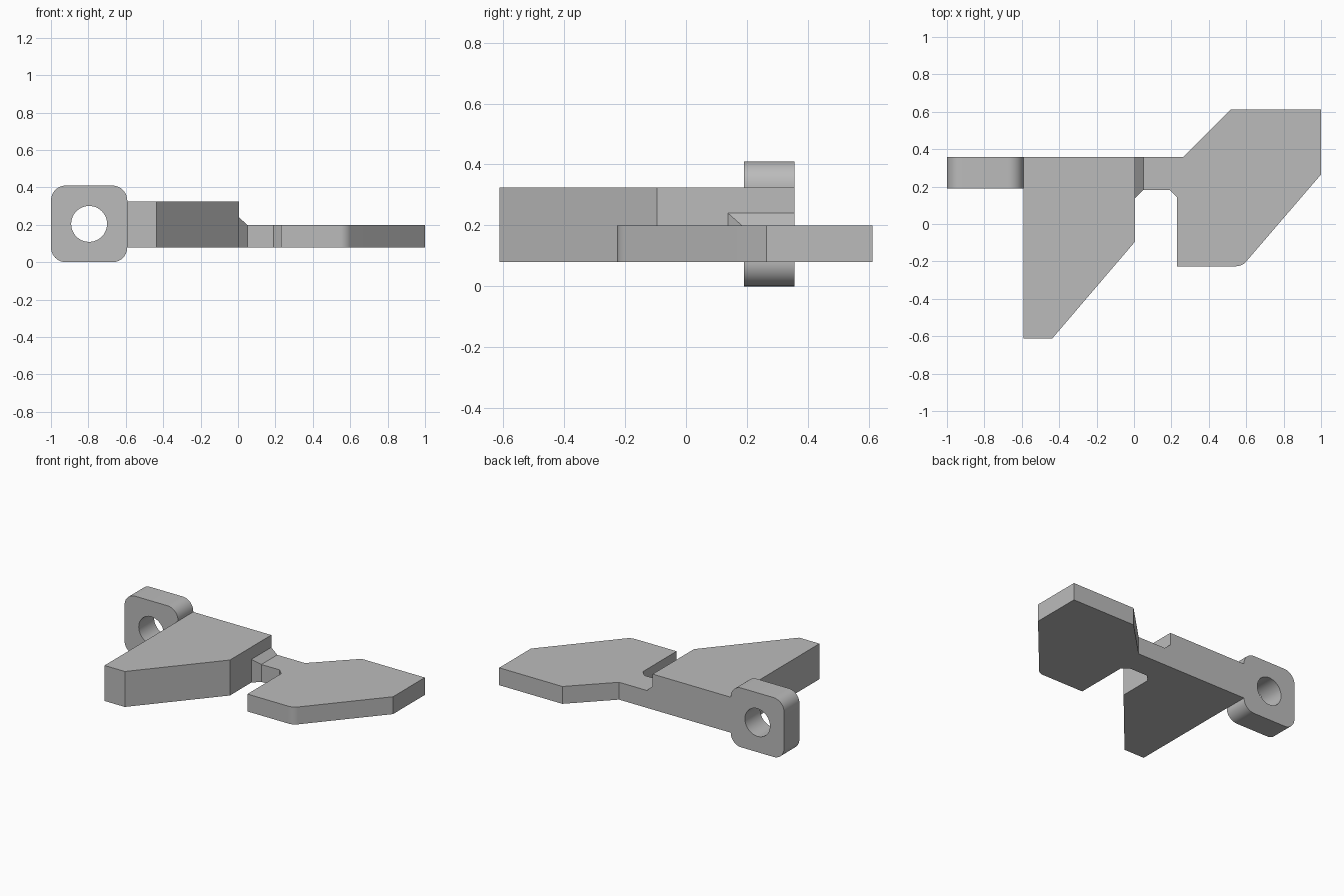
import bpy, bmesh, math
from mathutils import Vector, Matrix

cube = bpy.data.objects.get("Cube")
if cube:
    bpy.data.objects.remove(cube, do_unlink=True)

grey = bpy.data.materials.new("plain grey")
grey.use_nodes = True
grey.diffuse_color = (0.5, 0.5, 0.5, 1)
grey.node_tree.nodes["Principled BSDF"].inputs["Base Color"].default_value = grey.diffuse_color


def finish(name, bm):
    bmesh.ops.recalc_face_normals(bm, faces=bm.faces[:])
    mesh = bpy.data.meshes.new(name)
    bm.to_mesh(mesh)
    bm.free()
    mesh.materials.append(grey)
    obj = bpy.data.objects.new(name, mesh)
    bpy.context.collection.objects.link(obj)
    return obj


def fillet(points, radii, steps=10):
    """Replace chosen outline corners by arcs; radii maps index to radius."""
    out = []
    for i, p in enumerate(points):
        p = Vector(p)
        if i not in radii:
            out.append(p)
            continue
        u = (Vector(points[i - 1]) - p).normalized()
        v = (Vector(points[(i + 1) % len(points)]) - p).normalized()
        half = u.angle(v) / 2
        centre = p + (u + v).normalized() * radii[i] / math.sin(half)
        start = p + u * radii[i] / math.tan(half) - centre
        end = p + v * radii[i] / math.tan(half) - centre
        sweep = math.pi - 2 * half
        for k in range(steps + 1):
            t = k / steps
            out.append(centre + (start * math.sin((1 - t) * sweep)
                                 + end * math.sin(t * sweep)) / math.sin(sweep))
    return out


def plate(name, outline, low, high, upright=False):
    """Extrude an outline along z, or along y when upright."""
    bm = bmesh.new()
    place = (lambda p: (p[0], low, p[1])) if upright else (lambda p: (p[0], p[1], low))
    face = bm.faces.new([bm.verts.new(place(p)) for p in outline])
    new = bmesh.ops.extrude_face_region(bm, geom=[face], use_keep_orig=True)["geom"]
    shift = Vector((0, high - low, 0) if upright else (0, 0, high - low))
    bmesh.ops.translate(bm, vec=shift, verts=[g for g in new if isinstance(g, bmesh.types.BMVert)])
    return finish(name, bm)


BACK, BASE, STEP = 0.357, 0.08, 0.2

# Thick tapered plate
thick_plate = plate("thick_plate", [(-0.592, BACK), (-0.592, -0.612), (-0.437, -0.612),
                                    (0.005, -0.095), (0.005, BACK)], BASE, 0.325)

# Thin angled blade with its connecting neck
blade = [(0.005, BACK), (0.262, BACK), (0.517, 0.612), (1, 0.612), (1, 0.265), (0.578, -0.226),
         (0.23, -0.226), (0.23, 0.143), (0.19, 0.183), (0.05, 0.183), (0.005, 0.138)]
thin_blade = plate("thin_blade", fillet(blade, {5: 0.07}), BASE, STEP)

# Sloped gusset between neck and thick plate
bm = bmesh.new()
for x, y, z in [(0.005, 0.138, STEP), (0.005, BACK, STEP), (0.05, BACK, STEP),
                (0.05, 0.183, STEP), (0.005, 0.138, 0.24), (0.005, BACK, 0.24)]:
    bm.verts.new((x, y, z))
bmesh.ops.convex_hull(bm, input=bm.verts[:])
bmesh.ops.dissolve_limit(bm, angle_limit=0.01, verts=bm.verts[:], edges=bm.edges[:])
gusset = finish("neck_gusset", bm)

# Rounded mounting lug with a through hole
square = [(-1, 0), (-0.592, 0), (-0.592, 0.41), (-1, 0.41)]
lug = plate("mounting_lug", fillet(square, {i: 0.08 for i in range(4)}), 0.19, BACK, upright=True)

bm = bmesh.new()
bmesh.ops.create_cone(bm, cap_ends=True, segments=48, radius1=0.096, radius2=0.096, depth=1,
                      matrix=Matrix.Translation((-0.796, 0.27, 0.205)) @ Matrix.Rotation(math.pi / 2, 4, 'X'))
cutter = finish("hole_cutter", bm)
cutter.hide_render = True
hole = lug.modifiers.new("hole", 'BOOLEAN')
hole.operation = 'DIFFERENCE'
hole.solver = 'EXACT'
hole.object = cutter

bpy.context.view_layer.objects.active = lug
bpy.ops.object.modifier_apply(modifier=hole.name)
bpy.data.objects.remove(cutter, do_unlink=True)

# Smooth the rounded walls, keep hard edges sharp
bpy.ops.object.select_all(action='DESELECT')
for obj in (lug, thin_blade):
    obj.select_set(True)
bpy.context.view_layer.objects.active = lug
bpy.ops.object.shade_smooth_by_angle(angle=math.radians(30))
